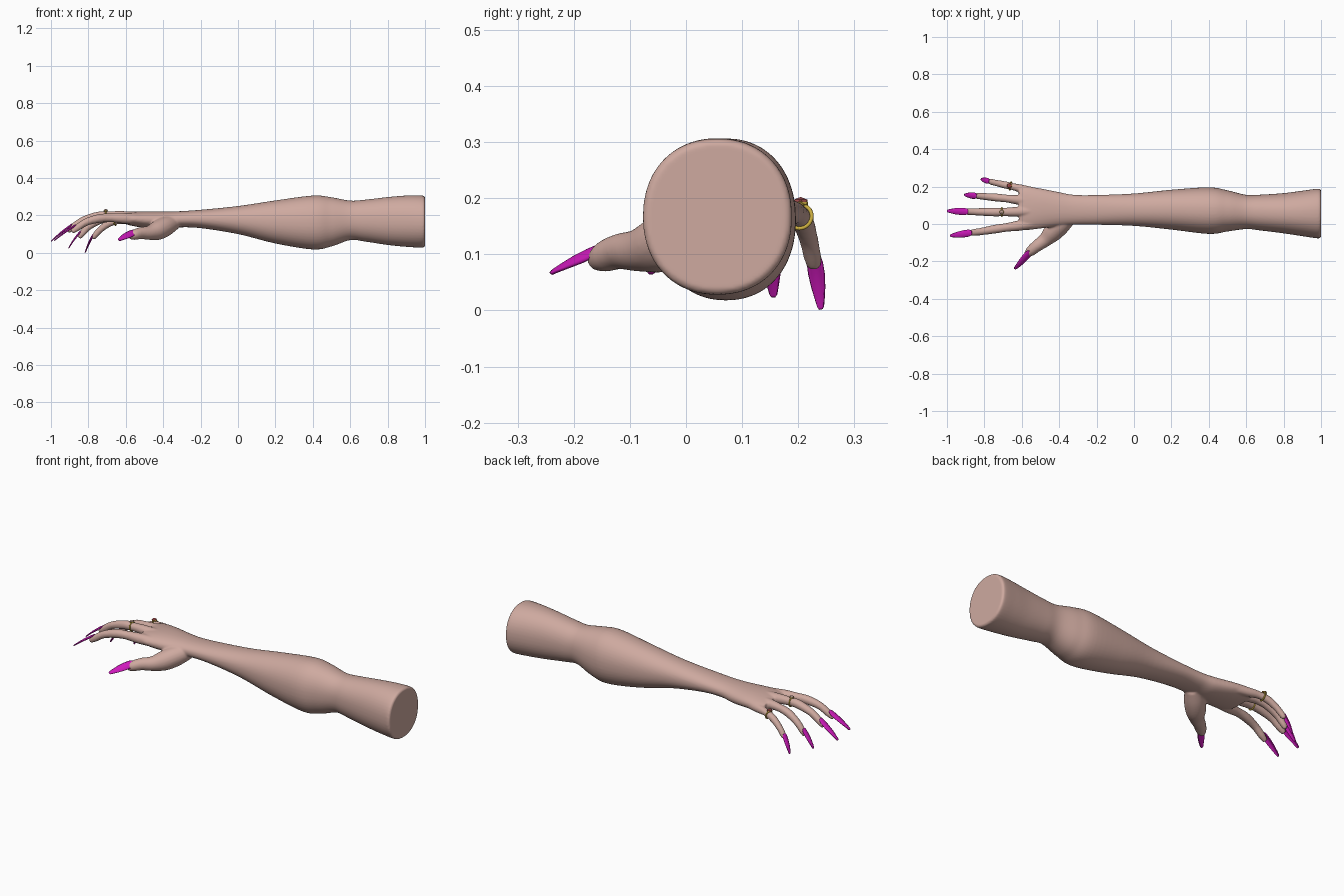
import bpy, bmesh, math
from mathutils import Vector

if "Cube" in bpy.data.objects:
    bpy.data.objects.remove(bpy.data.objects["Cube"], do_unlink=True)


def material(name, r, g, b, rough=0.5):
    m = bpy.data.materials.new(name)
    m.use_nodes = True
    m.diffuse_color = (r, g, b, 1)
    node = m.node_tree.nodes["Principled BSDF"]
    node.inputs["Base Color"].default_value = (r, g, b, 1)
    node.inputs["Roughness"].default_value = rough
    return m


SKIN = material("skin", 0.62, 0.40, 0.35)
POLISH = material("magenta polish", 0.62, 0.01, 0.50)
GOLD = material("gold", 0.60, 0.42, 0.05)
RED = material("red gem", 0.36, 0.07, 0.07)
PALE = material("pale gem", 0.62, 0.42, 0.36)


def spline(keys, steps):
    """Catmull-Rom interpolation of key tuples."""
    out = []
    for i in range(len(keys) - 1):
        a, b, c, d = (keys[max(0, min(len(keys) - 1, i + k))] for k in (-1, 0, 1, 2))
        for s in range(steps):
            t = s / steps
            out.append([0.5 * (2 * q + (r - p) * t + (2 * p - 5 * q + 4 * r - e) * t * t
                               + (3 * q - p - 3 * r + e) * t ** 3)
                        for p, q, r, e in zip(a, b, c, d)])
    return out + [list(keys[-1])]


def loft(bm, keys, steps=5, sides=32, power=1.0, axis=None):
    """Closed tube through (x, y, z, half width, half height) sections."""
    pts = spline(keys, steps)
    pos = [Vector(p[:3]) for p in pts]
    rings = []
    for i, p in enumerate(pts):
        t = axis or (pos[min(i + 1, len(pos) - 1)] - pos[max(i - 1, 0)]).normalized()
        side = t.cross(Vector((0, 0, 1))).normalized()
        up = side.cross(t)
        ring = []
        for k in range(sides):
            a = 2 * math.pi * k / sides
            c, s = math.cos(a), math.sin(a)
            c = math.copysign(abs(c) ** power, c)
            s = math.copysign(abs(s) ** power, s)
            ring.append(bm.verts.new(pos[i] + side * c * p[3] + up * s * p[4]))
        rings.append(ring)
    for r0, r1 in zip(rings, rings[1:]):
        for k in range(sides):
            n = (k + 1) % sides
            bm.faces.new((r0[k], r0[n], r1[n], r1[k]))
    bm.faces.new(rings[0][::-1])
    bm.faces.new(rings[-1])


def make_object(name, bm, mat):
    bmesh.ops.recalc_face_normals(bm, faces=bm.faces)
    me = bpy.data.meshes.new(name)
    bm.to_mesh(me)
    bm.free()
    me.materials.append(mat)
    for f in me.polygons:
        f.use_smooth = True
    ob = bpy.data.objects.new(name, me)
    bpy.context.collection.objects.link(ob)
    return ob


# Arm outline: x, front y, back y, bottom z, top z
outline = [
    (1.0, -.068, .18, .037, .297), (.985, -.077, .189, .028, .306),
    (.9, -.065, .178, .032, .306), (.8, -.05, .165, .042, .298),
    (.68, -.035, .157, .06, .284), (.6, -.027, .156, .068, .279),
    (.5, -.04, .18, .034, .297), (.4, -.053, .196, .018, .306),
    (.2, -.03, .183, .05, .28), (0, -.01, .163, .1, .25),
    (-.2, -.004, .155, .132, .23), (-.32, -.004, .156, .136, .222),
    (-.4, -.012, .17, .128, .221), (-.5, -.024, .19, .134, .222),
    (-.57, -.032, .199, .145, .218), (-.615, -.024, .193, .158, .21)]
arm_keys = [(x, (f + b) / 2, (lo + hi) / 2, (b - f) / 2, (hi - lo) / 2)
            for x, f, b, lo, hi in outline]

# Finger paths: x, y, z, radius
fingers = {
    "index": [(-.48, .015, .178, .027), (-.61, -.008, .184, .027), (-.68, -.018, .187, .022),
              (-.74, -.027, .184, .0225), (-.81, -.039, .165, .019), (-.86, -.046, .133, .017),
              (-.888, -.05, .112, .011)],
    "middle": [(-.48, .07, .188, .026), (-.61, .066, .196, .026), (-.69, .064, .199, .022),
               (-.75, .064, .196, .0225), (-.83, .065, .172, .019), (-.885, .066, .135, .017),
               (-.91, .067, .114, .011)],
    "ring": [(-.48, .115, .187, .025), (-.61, .128, .188, .025), (-.68, .136, .186, .02),
             (-.74, .142, .174, .0205), (-.80, .147, .138, .0175), (-.835, .15, .1, .0155),
             (-.85, .151, .08, .01)],
    "little": [(-.46, .15, .178, .026), (-.58, .182, .175, .023), (-.64, .198, .172, .018),
               (-.69, .209, .157, .0185), (-.735, .219, .125, .016), (-.765, .226, .092, .0145),
               (-.774, .229, .075, .01)],
    "thumb": [(-.34, .045, .165, .04), (-.39, .0, .14, .052), (-.435, -.045, .118, .05),
              (-.475, -.085, .107, .037), (-.52, -.118, .105, .031), (-.555, -.147, .095, .026),
              (-.577, -.165, .085, .014)],
}

# Arm, palm and fingers fused into one smooth skin
bm = bmesh.new()
loft(bm, arm_keys, steps=6, sides=48, power=0.92, axis=Vector((-1, 0, 0)))
for path in fingers.values():
    loft(bm, [(x, y, z, r + .001, r + .001) for x, y, z, r in path], sides=20)
arm = make_object("arm_and_hand", bm, SKIN)
remesh = arm.modifiers.new("fuse", 'REMESH')
remesh.mode = 'VOXEL'
remesh.voxel_size = 0.005
remesh.use_smooth_shade = True
smooth = arm.modifiers.new("soften", 'SMOOTH')
smooth.factor = 0.5
smooth.iterations = 7


def nail(name, start, tip, up, width):
    """Long tapered plate, arched across its width."""
    a, b = Vector(start), Vector(tip)
    d = (b - a).normalized()
    side = d.cross(Vector(up)).normalized()
    normal = side.cross(d)
    bm = bmesh.new()
    rows = []
    for t, w in ((0, .5), (.06, .8), (.15, .97), (.35, 1), (.6, .85), (.85, .55), (.96, .4), (1, .2)):
        row = []
        for k in range(9):
            u = k / 4 - 1
            lift = .004 * math.sin(math.pi * t) - .35 * width * w * w * u * u
            row.append(bm.verts.new(a.lerp(b, t) + side * u * w * width + normal * lift))
        rows.append(row)
    for r0, r1 in zip(rows, rows[1:]):
        for k in range(8):
            bm.faces.new((r0[k], r0[k + 1], r1[k + 1], r1[k]))
    ob = make_object(name, bm, POLISH)
    solid = ob.modifiers.new("thickness", 'SOLIDIFY')
    solid.thickness = 0.005
    solid.offset = 0


# Nails
nail("index_nail", (-.868, -.046, .151), (-.982, -.063, .066), (-.5, 0, 1), .018)
nail("middle_nail", (-.888, .066, .154), (-.999, .07, .062), (-.5, 0, 1), .018)
nail("ring_nail", (-.842, .15, .118), (-.906, .156, .024), (-1, 0, .5), .016)
nail("little_nail", (-.775, .228, .1), (-.817, .24, .002), (-1, .2, .2), .014)
nail("thumb_nail", (-.55, -.147, .117), (-.638, -.24, .068), (.4, -.5, .9), .021)


def finger_ring(name, centre, direction, radius, gem_mat, gem_size):
    """Gold band around a finger with a faceted gem on top."""
    d = Vector(direction).normalized()
    rot = d.to_track_quat('Z', 'Y').to_euler()
    bpy.ops.mesh.primitive_torus_add(major_segments=32, minor_segments=10, major_radius=radius,
                                     minor_radius=.0035, location=centre, rotation=rot)
    band = bpy.context.object
    band.name = name + "_band"
    band.data.materials.append(GOLD)
    bpy.ops.object.shade_smooth()
    up = (Vector((0, 0, 1)) - d * d.z).normalized()
    top = Vector(centre) + up * (radius + .003)
    for part, mat, size, squash in (("_setting", GOLD, gem_size * 1.15, .35),
                                    ("_gem", gem_mat, gem_size, .6)):
        bpy.ops.mesh.primitive_ico_sphere_add(subdivisions=1, radius=size, location=top)
        ob = bpy.context.object
        ob.name = name + part
        ob.scale = (1, 1, squash)
        ob.data.materials.append(mat)
        top = top + up * .003


# Rings
finger_ring("middle_ring", (-.706, .064, .198), (-1, 0, -.05), .0235, PALE, .012)
finger_ring("little_ring", (-.66, .203, .167), (-1, .2, -.25), .0215, RED, .014)
